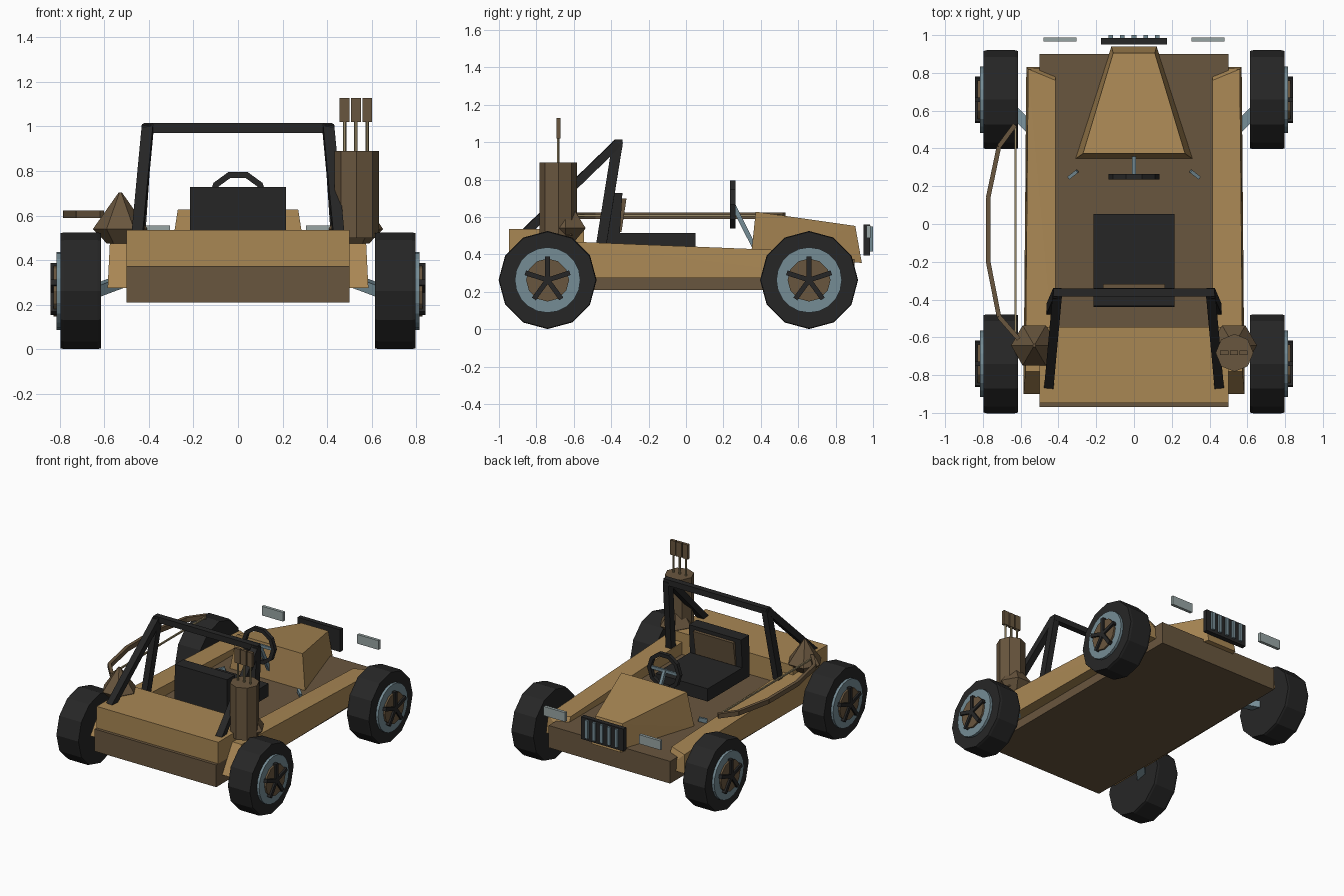
import bpy, bmesh, math
from mathutils import Vector, Matrix

if "Cube" in bpy.data.objects:
    bpy.data.objects.remove(bpy.data.objects["Cube"])


def material(name, hexcode):
    lin = []
    for i in (0, 2, 4):
        c = int(hexcode[i:i + 2], 16) / 255
        lin.append(c / 12.92 if c <= 0.04045 else ((c + 0.055) / 1.055) ** 2.4)
    m = bpy.data.materials.new(name)
    m.diffuse_color = (*lin, 1)
    m.use_nodes = True
    m.node_tree.nodes["Principled BSDF"].inputs["Base Color"].default_value = m.diffuse_color
    return m


TAN = material("tan_paint", "A98754")
BROWN = material("dark_brown", "69563E")
BLACK = material("black", "262626")
STEEL = material("blue_grey_metal", "758C95")
LAMP = material("lamp_grey", "98A5A4")
STRING = material("pale_shaft", "9A8B68")


def finish(name, bm, mat):
    bmesh.ops.recalc_face_normals(bm, faces=bm.faces)
    me = bpy.data.meshes.new(name)
    bm.to_mesh(me)
    bm.free()
    ob = bpy.data.objects.new(name, me)
    me.materials.append(mat)
    bpy.context.collection.objects.link(ob)
    return ob


def hull(name, pts, mat):
    bm = bmesh.new()
    for p in pts:
        bm.verts.new(p)
    bmesh.ops.convex_hull(bm, input=bm.verts)
    bmesh.ops.dissolve_limit(bm, angle_limit=0.01, verts=bm.verts, edges=bm.edges)
    return finish(name, bm, mat)


def box(name, x, y, z, mat):
    return hull(name, [(a, b, c) for a in x for b in y for c in z], mat)


def beam(name, a, b, w, h, mat):
    """Rectangular bar from a to b."""
    a, b = Vector(a), Vector(b)
    d = (b - a).normalized()
    ref = Vector((0, 0, 1)) if abs(d.z) < 0.95 else Vector((0, 1, 0))
    s = d.cross(ref).normalized()
    u = s.cross(d)
    return hull(name, [p + s * i * w / 2 + u * j * h / 2
                       for p in (a, b) for i in (-1, 1) for j in (-1, 1)], mat)


def lathe(name, profile, n, mat, loc=(0, 0, 0), axis='Z', phase=0, closed=False):
    """Revolve (radius, height) points around an axis through loc."""
    rot = {'Z': Matrix(), 'X': Matrix.Rotation(math.pi / 2, 4, 'Y'),
           'Y': Matrix.Rotation(-math.pi / 2, 4, 'X')}[axis]
    bm = bmesh.new()
    rings = []
    for r, h in profile:
        rings.append([bm.verts.new(Vector(loc) + rot @ Vector(
            (r * math.cos(phase + 2 * math.pi * k / n),
             r * math.sin(phase + 2 * math.pi * k / n), h))) for k in range(n)])
    pairs = list(zip(rings, rings[1:])) + ([(rings[-1], rings[0])] if closed else [])
    for p, q in pairs:
        for k in range(n):
            bm.faces.new((p[k], p[(k + 1) % n], q[(k + 1) % n], q[k]))
    if not closed:
        bm.faces.new(rings[0])
        bm.faces.new(rings[-1])
    bmesh.ops.remove_doubles(bm, verts=bm.verts, dist=0.0005)
    return finish(name, bm, mat)


# Body: lower tub, rear deck, bonnet
box("lower_tub", (-.5, .5), (-.97, .9), (.21, .375), BROWN)
box("rear_deck", (-.5, .5), (-.947, -.545), (.37, .535), TAN)
hull("bonnet", [(s * x, y, z) for s in (-1, 1) for x, y, z in (
    (.31, .345, .37), (.27, .373, .628), (.11, .905, .552), (.12, .94, .355))], TAN)

# Side pods
for s, side in ((-1, "left"), (1, "right")):
    hull(side + "_side_pod", [(s * x, y, z) for x, y, z in (
        (.415, -.9, .275), (.585, -.9, .275), (.415, -.78, .475), (.575, -.78, .475),
        (.415, .83, .275), (.57, .83, .275), (.415, .76, .41), (.56, .82, .41))], TAN)

# Wheels with rim, hub, spokes and suspension arm
for s, side in ((-1, "left"), (1, "right")):
    for cy, end in ((-.74, "rear"), (.658, "front")):
        n = f"{end}_{side}_"
        c = (0, cy, .263)
        lathe(n + "tyre", [(.258, s * .615), (.262, s * .63), (.262, s * .78), (.258, s * .796)],
              12, BLACK, c, 'X')
        lathe(n + "rim", [(.175, s * .78), (.175, s * .815)], 20, STEEL, c, 'X')
        lathe(n + "hub", [(.115, s * .80), (.115, s * .828)], 12, BROWN, c, 'X')
        for k in range(5):
            a = math.pi / 2 + k * math.tau / 5
            beam(f"{n}spoke_{k}", (s * .828, cy, .263),
                 (s * .828, cy + .125 * math.cos(a), .263 + .125 * math.sin(a)),
                 .026, .026, BLACK)
        d = -1 if end == "front" else 1
        beam(n + "suspension_arm", (s * .64, cy + d * .06, .262),
             (s * .47, cy + d * .23, .325), .06, .05, STEEL)

# Grille and lamps
box("grille", (-.175, .175), (.95, .985), (.395, .56), BLACK)
for k in range(-2, 3):
    box(f"grille_bar_{k + 3}", (k * .061 - .012, k * .061 + .012), (.98, 1.0), (.415, .55), STEEL)
for s, side in ((-1, "left"), (1, "right")):
    box(side + "_headlamp", (s * .305, s * .48), (.965, .987), (.487, .555), LAMP)

# Seat
box("seat_base", (-.215, .215), (-.40, .052), (.42, .515), BLACK)
hull("seat_back", [(x, y, z) for x in (-.215, .215) for y, z in (
    (-.44, .42), (-.36, .42), (-.435, .728), (-.34, .728))], BLACK)
hull("seat_cushion", [(x, y, z) for x in (-.165, .165) for y, z in (
    (-.37, .52), (-.345, .52), (-.345, .70), (-.318, .70))], BROWN)

# Steering wheel, column and pedals
lathe("steering_wheel", [(.136, -.014), (.136, .014), (.108, .014), (.108, -.014)],
      10, BLACK, (0, .25, .667), 'Y', closed=True)
beam("steering_spoke", (-.115, .25, .667), (.115, .25, .667), .014, .022, STEEL)
beam("steering_column", (0, .25, .667), (0, .37, .43), .022, .025, STEEL)
for s, side in ((-1, "left"), (1, "right")):
    beam(side + "_lever", (s * .345, .245, .385), (s * .30, .28, .40), .018, .03, STEEL)

# Roll cage
beam("cage_top_bar", (-.425, -.362, .993), (.425, -.362, .993), .043, .043, BLACK)
for s, side in ((-1, "left"), (1, "right")):
    beam(side + "_cage_leg", (s * .405, -.365, 1.0), (s * .443, -.455, .44), .045, .055, BLACK)
    beam(side + "_cage_brace", (s * .405, -.365, .995), (s * .45, -.855, .52), .05, .045, BLACK)

# Hexagonal mounts on the rear corners
for s, side in ((-1, "left"), (1, "right")):
    lathe(side + "_rear_mount", [(.06, .475), (.123, .54), (.008, .703)],
          6, BROWN, (s * .528, -.643, 0))

# Quiver with three arrows
lathe("quiver", [(.1, .5), (.1, .89)], 8, BROWN, (.532, -.682, 0))
for k in range(3):
    x = .478 + k * .051
    lathe(f"arrow_shaft_{k + 1}", [(.008, .86), (.008, 1.03)], 6, STRING, (x, -.682, 0))
    box(f"arrow_fletching_{k + 1}", (x - .022, x + .022), (-.693, -.671), (1.02, 1.128), BROWN)

# Bow hung along the left side
path = [(-.63, .525), (-.715, .41), (-.772, .14), (-.772, -.20), (-.715, -.49), (-.61, -.61)]
for k, (a, b) in enumerate(zip(path, path[1:])):
    beam(f"bow_limb_{k + 1}", (*a, .607), (*b, .607), .024, .034, BROWN)
beam("bow_string", (-.627, .52, .607), (-.627, -.60, .607), .011, .011, STRING)
